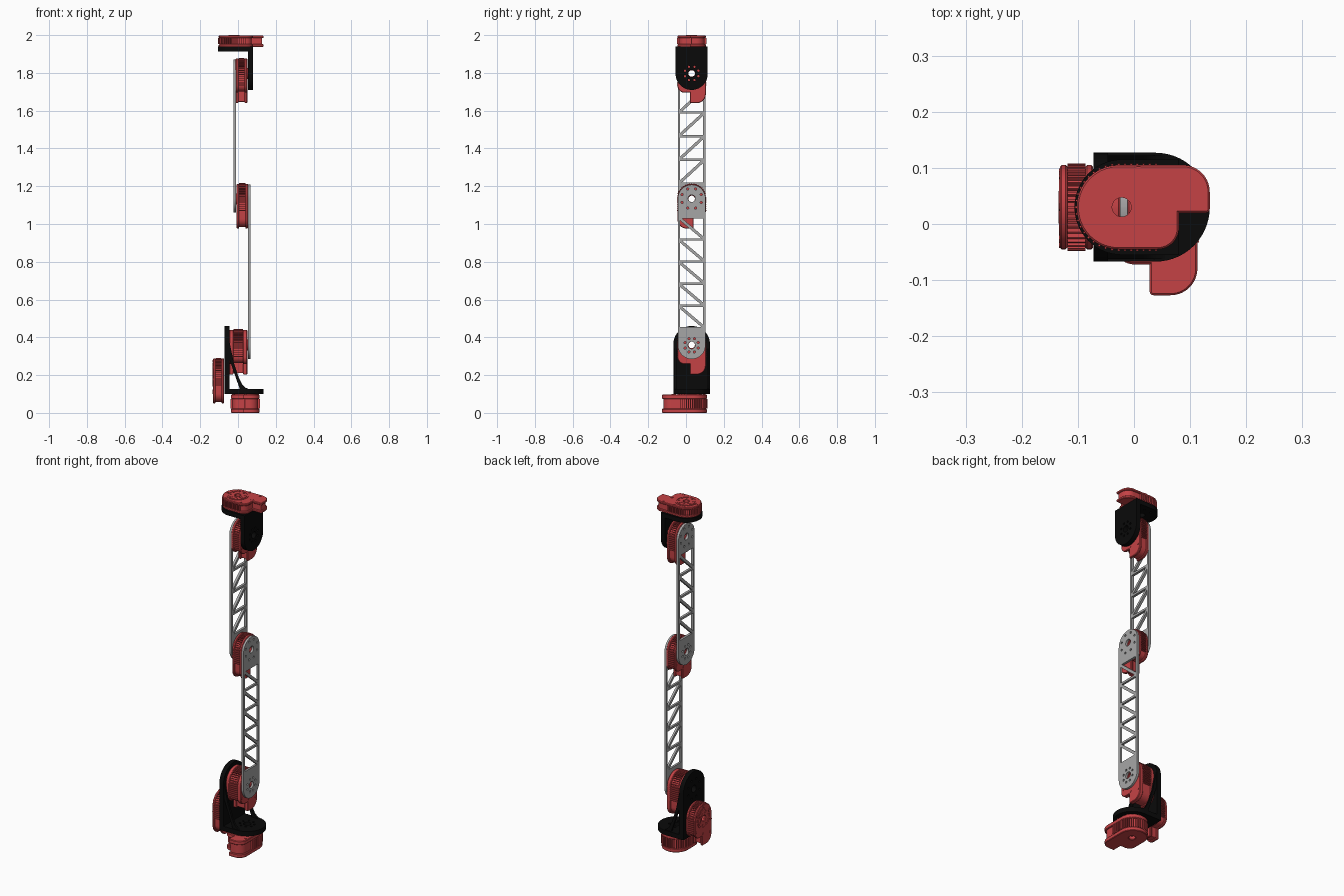
import bpy, bmesh, math
from mathutils import Matrix, Vector

if "Cube" in bpy.data.objects:
    bpy.data.objects.remove(bpy.data.objects["Cube"])


def material(name, rgb):
    m = bpy.data.materials.new(name)
    m.use_nodes = True
    m.diffuse_color = (*rgb, 1)
    m.node_tree.nodes["Principled BSDF"].inputs["Base Color"].default_value = (*rgb, 1)
    return m


RED = material("red_casing", (0.56, 0.055, 0.06))
BLACK = material("black_bracket", (0.003, 0.003, 0.003))
GREY = material("grey_metal", (0.38, 0.38, 0.38))
X, Y, Z = Vector((1, 0, 0)), Vector((0, 1, 0)), Vector((0, 0, 1))
CY = 0.03  # shared centre line of all the joints


def frame(u, v, origin):
    """Matrix whose local x, y, z are u, v and their cross product."""
    m = Matrix((u, v, u.cross(v))).transposed().to_4x4()
    m.translation = Vector(origin)
    return m


def finish(name, bm, matrix, mat):
    bmesh.ops.remove_doubles(bm, verts=bm.verts, dist=1e-5)
    bmesh.ops.recalc_face_normals(bm, faces=bm.faces)
    mesh = bpy.data.meshes.new(name)
    bm.to_mesh(mesh)
    bm.free()
    mesh.materials.clear()
    mesh.materials.append(mat)
    mesh.transform(matrix)
    mesh.shade_smooth()
    mesh.set_sharp_from_angle(angle=math.radians(30))
    ob = bpy.data.objects.new(name, mesh)
    bpy.context.collection.objects.link(ob)
    return ob


def plate(name, loops, w0, w1, matrix, mat, bevel=0.0):
    """Flat plate from an outer loop and hole loops, between heights w0 and w1."""
    cu = bpy.data.curves.new(name, 'CURVE')
    cu.dimensions, cu.fill_mode = '2D', 'BOTH'
    cu.extrude, cu.bevel_depth, cu.bevel_resolution = (w1 - w0) / 2 - bevel, bevel, 0
    for pts in loops:
        s = cu.splines.new('POLY')
        s.points.add(len(pts) - 1)
        for p, (a, b) in zip(s.points, pts):
            p.co = (a, b, 0, 1)
        s.use_cyclic_u = True
    tmp = bpy.data.objects.new(name + "_tmp", cu)
    bpy.context.collection.objects.link(tmp)
    dg = bpy.context.evaluated_depsgraph_get()
    me = bpy.data.meshes.new_from_object(tmp.evaluated_get(dg))
    bm = bmesh.new()
    bm.from_mesh(me)
    bpy.data.objects.remove(tmp)
    bpy.data.curves.remove(cu)
    bpy.data.meshes.remove(me)
    return finish(name, bm, matrix @ Matrix.Translation((0, 0, (w0 + w1) / 2)), mat)


def circle(cx, cy, r, n=32):
    return [(cx + r * math.cos(math.tau * i / n), cy + r * math.sin(math.tau * i / n)) for i in range(n)]


def bolts(cx, cy, ring, r=0.006, count=8):
    return [circle(cx + ring * math.cos(math.tau * (i + .5) / count),
                   cy + ring * math.sin(math.tau * (i + .5) / count), r, 12) for i in range(count)]


def rounded(corners, n=14):
    """Right-angled polygon of (x, y, radius) corners with rounded corners."""
    out = []
    for i, (x, y, r) in enumerate(corners):
        p = Vector((x, y))
        if r <= 0:
            out.append((x, y))
            continue
        d1 = (Vector(corners[i - 1][:2]) - p).normalized()
        d2 = (Vector(corners[(i + 1) % len(corners)][:2]) - p).normalized()
        c = p + r * (d1 + d2)
        for k in range(n + 1):
            t = math.pi / 2 * k / n
            out.append(tuple(c - r * (d2 * math.cos(t) + d1 * math.sin(t))))
    return out


def casing(g):
    """Actuator outline shrunk by g: round body with an offset motor lobe."""
    r, s = 0.075 - g, 0.102 - g
    return rounded([(-0.08 + g, -r, r - .0005), (s, -r, 0.035), (s, g - 0.01, 0),
                    (0.157 - g, g - 0.01, 0.004), (0.157 - g, r, 0.045), (-0.08 + g, r, r - .0005)])


def actuator(name, u, v, origin, t):
    m = frame(u, v, origin)
    bore = circle(0, 0, 0.017)
    low, high, top = t * 0.22, t * 0.74, t - 0.003
    # casing: two lids around a recessed core
    plate(name + "_back_lid", [casing(.003), circle(0, 0, 0.02)], 0, low, m, RED, 0.003)
    plate(name + "_core", [casing(0.007), bore], low - .002, high + .002, m, RED)
    plate(name + "_front_lid", [casing(.003), circle(0, 0, 0.02)], high, top, m, RED, 0.003)
    # output: rim, bolted disc and raised hub
    plate(name + "_output_rim", [circle(0, 0, 0.057), circle(0, 0, 0.051)], top - .001, t - .001, m, RED)
    plate(name + "_output_disc", [circle(0, 0, 0.048), bore] + bolts(0, 0, 0.038, 0.0055),
          top - .001, t - .001, m, RED)
    plate(name + "_hub", [circle(0, 0, 0.029), bore], top, t, m, RED)
    # cooling fins around the recess
    places = [(-.005 + .072 * math.cos(a), .072 * math.sin(a), a)
              for a in (math.pi * (.5 + i / 20) for i in range(21))]
    places += [(0.006 + 0.011 * i, s * 0.072, s * math.pi / 2) for i in range(6) for s in (-1, 1)]
    bm = bmesh.new()
    for a, b, ang in places:
        fm = (Matrix.Translation((a, b, (low + high) / 2)) @ Matrix.Rotation(ang, 4, 'Z')
              @ Matrix.Diagonal((0.012, 0.004, high - low, 1)))
        bmesh.ops.create_cube(bm, size=1, matrix=fm)
    finish(name + "_fins", bm, m, RED)
    # lid screws
    bm = bmesh.new()
    spots = [(0.066 * math.cos(a), 0.066 * math.sin(a)) for a in (2.1, 3.14, 4.2)]
    for a, b in spots + [(0.1, 0.062), (0.09, 0.0), (0.06, -0.062), (0.03, 0.066)]:
        bmesh.ops.create_cone(bm, cap_ends=True, segments=12, radius1=0.007, radius2=0.007,
                              depth=0.004, matrix=Matrix.Translation((a, b, top)))
    finish(name + "_screws", bm, m, RED)


def link(name, x0, x1, za, zb, solid_a, solid_b, bays, rising):
    """Truss link between joint heights za and zb with triangular cutouts."""
    r, rail, half = 0.073, 0.012, 0.006
    lo, hi = CY - r, CY + r
    outer = rounded([(lo, za - r, r - .0005), (hi, za - r, r - .0005),
                     (hi, zb + r, r - .0005), (lo, zb + r, r - .0005)])
    loops = [outer, circle(CY, za, 0.019), circle(CY, zb, 0.019)]
    loops += bolts(CY, za, 0.038) + bolts(CY, zb, 0.055)
    y0, y1, d = lo + rail, hi - rail, 0.011
    step = (solid_b - solid_a) / bays
    for i in range(bays):
        b0, b1 = solid_a + step * i + half, solid_a + step * (i + 1) - half
        tris = [[(y0 + d, b0), (y1, b0), (y1, b1 - d)], [(y0, b0 + d), (y1 - d, b1), (y0, b1)]]
        if not rising:
            tris = [[(2 * CY - a, b) for a, b in tri] for tri in tris]
        loops += tris
    plate(name, loops, x0, x1, frame(Y, Z, (0, 0, 0)), GREY)


# actuators from the base to the tip
actuator("base_actuator", -Y, X, (0.038, CY, 0), 0.1)
actuator("side_actuator", -Z, -Y, (-0.073, CY, 0.208), 0.062)
actuator("shoulder_actuator", -Z, Y, (-0.046, CY, 0.36), 0.098)
actuator("elbow_actuator", -Z, -Y, (0.053, CY, 1.133), 0.063)
actuator("wrist_actuator", -Z, Y, (-0.012, CY, 1.797), 0.064)
actuator("tip_actuator", X, Y, (-0.022, CY, 1.938), 0.062)

# truss links
link("lower_link", 0.053, 0.065, 0.358, 1.135, 0.45, 1.035, 5, False)
link("upper_link", -0.025, -0.011, 1.135, 1.797, 1.215, 1.715, 4, True)

# base bracket: round floor plate, upright plate and two curved struts
R = 0.097
floor = rounded([(-0.07, CY - R, 0), (0.135, CY - R, R - .0005),
                 (0.135, CY + R, R - .0005), (-0.07, CY + R, 0)])
plate("base_bracket_floor", [floor, circle(0.038, CY, 0.02)] + bolts(0.038, CY, 0.038),
      0.1, 0.127, Matrix(), BLACK)
upright = rounded([(CY - R, 0.1, 0), (CY + R, 0.1, 0),
                   (CY + R, 0.46, R - .0005), (CY - R, 0.46, R - .0005)])
plate("base_bracket_upright", [upright, circle(CY, 0.36, 0.02)] + bolts(CY, 0.36, 0.055),
      -0.072, -0.046, frame(Y, Z, (0, 0, 0)), BLACK)
strut = [(-0.048, 0.39), (-0.022, 0.265), (0.005, 0.185), (0.022, 0.15), (0.038, 0.134), (0.06, 0.125),
         (0.01, 0.125), (0.002, 0.148), (-0.02, 0.21), (-0.048, 0.29)]
for side, y in (("front", CY - 0.08), ("back", CY + 0.092)):
    plate(side + "_bracket_strut", [strut], 0, 0.012, frame(X, Z, (0, y, 0)), BLACK)

# wrist bracket: roof plate and hanging plate
R = 0.085
roof = rounded([(-0.106, CY - R, R - .0005), (0.08, CY - R, 0),
                (0.08, CY + R, 0), (-0.106, CY + R, R - .0005)])
plate("wrist_bracket_roof", [roof, circle(-0.022, CY, 0.02)] + bolts(-0.022, CY, 0.055),
      1.914, 1.939, Matrix(), BLACK)
hanger = rounded([(CY - R, 1.71, R - .0005), (CY + R, 1.71, R - .0005),
                  (CY + R, 1.939, 0), (CY - R, 1.939, 0)])
plate("wrist_bracket_hanger", [hanger, circle(CY, 1.797, 0.019)] + bolts(CY, 1.797, 0.038),
      0.053, 0.08, frame(Y, Z, (0, 0, 0)), BLACK)
